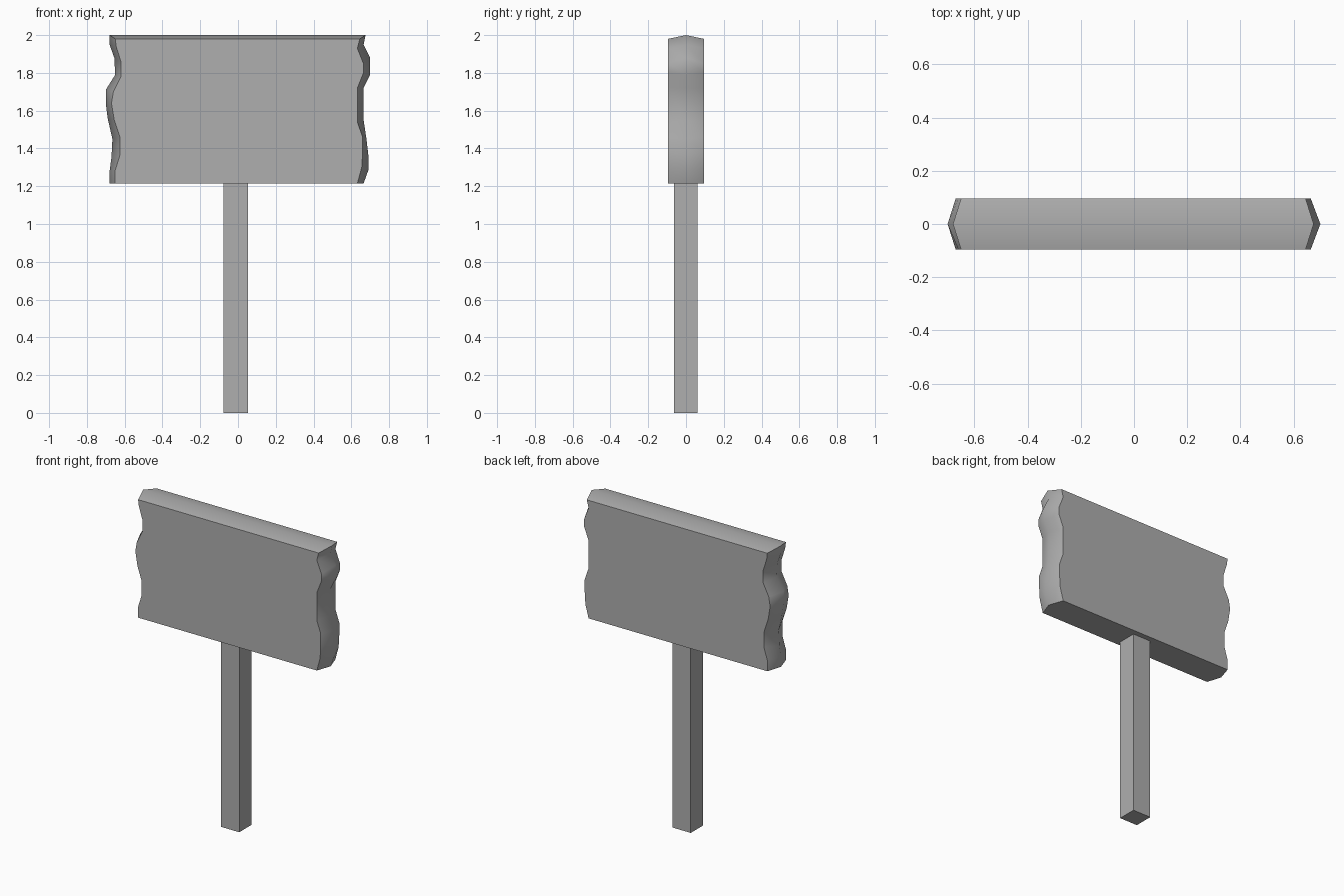
import bpy, bmesh, math

old = bpy.data.objects.get("Cube")
if old:
    bpy.data.objects.remove(old, do_unlink=True)

grey = bpy.data.materials.new("plain_grey")
grey.use_nodes = True
colour = (0.426, 0.426, 0.426, 1)
grey.diffuse_color = colour
grey.node_tree.nodes["Principled BSDF"].inputs["Base Color"].default_value = colour


def finish(bm, name):
    bmesh.ops.recalc_face_normals(bm, faces=bm.faces)
    mesh = bpy.data.meshes.new(name)
    bm.to_mesh(mesh)
    bm.free()
    mesh.materials.append(grey)
    obj = bpy.data.objects.new(name, mesh)
    bpy.context.collection.objects.link(obj)
    return obj


# Broken ends of the board, (x, z) from top to bottom: middle line and face edge
left_mid = [(-.68, 2), (-.68, 1.95), (-.655, 1.88), (-.65, 1.79), (-.70, 1.71),
            (-.70, 1.64), (-.69, 1.56), (-.665, 1.45), (-.67, 1.35), (-.68, 1.28), (-.68, 1.215)]
left_edge = [(-.65, 1.98), (-.645, 1.94), (-.62, 1.86), (-.62, 1.78), (-.66, 1.70),
             (-.67, 1.64), (-.655, 1.55), (-.625, 1.46), (-.625, 1.365), (-.65, 1.285), (-.65, 1.215)]
right_mid = [(.675, 2), (.665, 1.95), (.70, 1.88), (.70, 1.79), (.665, 1.72),
             (.665, 1.55), (.68, 1.45), (.69, 1.365), (.69, 1.285), (.665, 1.215)]
right_edge = [(.645, 1.98), (.632, 1.93), (.664, 1.85), (.664, 1.80), (.632, 1.72),
              (.632, 1.54), (.66, 1.46), (.66, 1.38), (.655, 1.30), (.632, 1.215)]

# Sign board: flat faces, low ridge on top, broken pointed ends
half = 0.095
bm = bmesh.new()


def column(points, y):
    return [bm.verts.new((x, y, z)) for x, z in points]


ends = []
for mid, edge in ((left_mid, left_edge), (right_mid, right_edge)):
    cols = [column(edge, -half), column(mid, 0), column(edge, half)]
    for a, b in zip(cols, cols[1:]):
        for i in range(len(a) - 1):
            bm.faces.new((a[i], a[i + 1], b[i + 1], b[i]))
    ends.append(cols)
left, right = ends
for side in (0, 2):
    bm.faces.new(left[side] + right[side][::-1])
for i in range(2):
    bm.faces.new((left[i][0], right[i][0], right[i + 1][0], left[i + 1][0]))
bm.faces.new([c[-1] for c in left] + [c[-1] for c in reversed(right)])
board = finish(bm, "sign_board")

bpy.ops.object.select_all(action="DESELECT")
board.select_set(True)
bpy.context.view_layer.objects.active = board
bpy.ops.object.shade_smooth_by_angle(angle=math.radians(50))

# Square post under the board
bm = bmesh.new()
bmesh.ops.create_cube(bm, size=1)
bmesh.ops.scale(bm, vec=(.13, .124, 1.215), verts=bm.verts)
bmesh.ops.translate(bm, vec=(-.011, -.002, .6075), verts=bm.verts)
finish(bm, "post")
